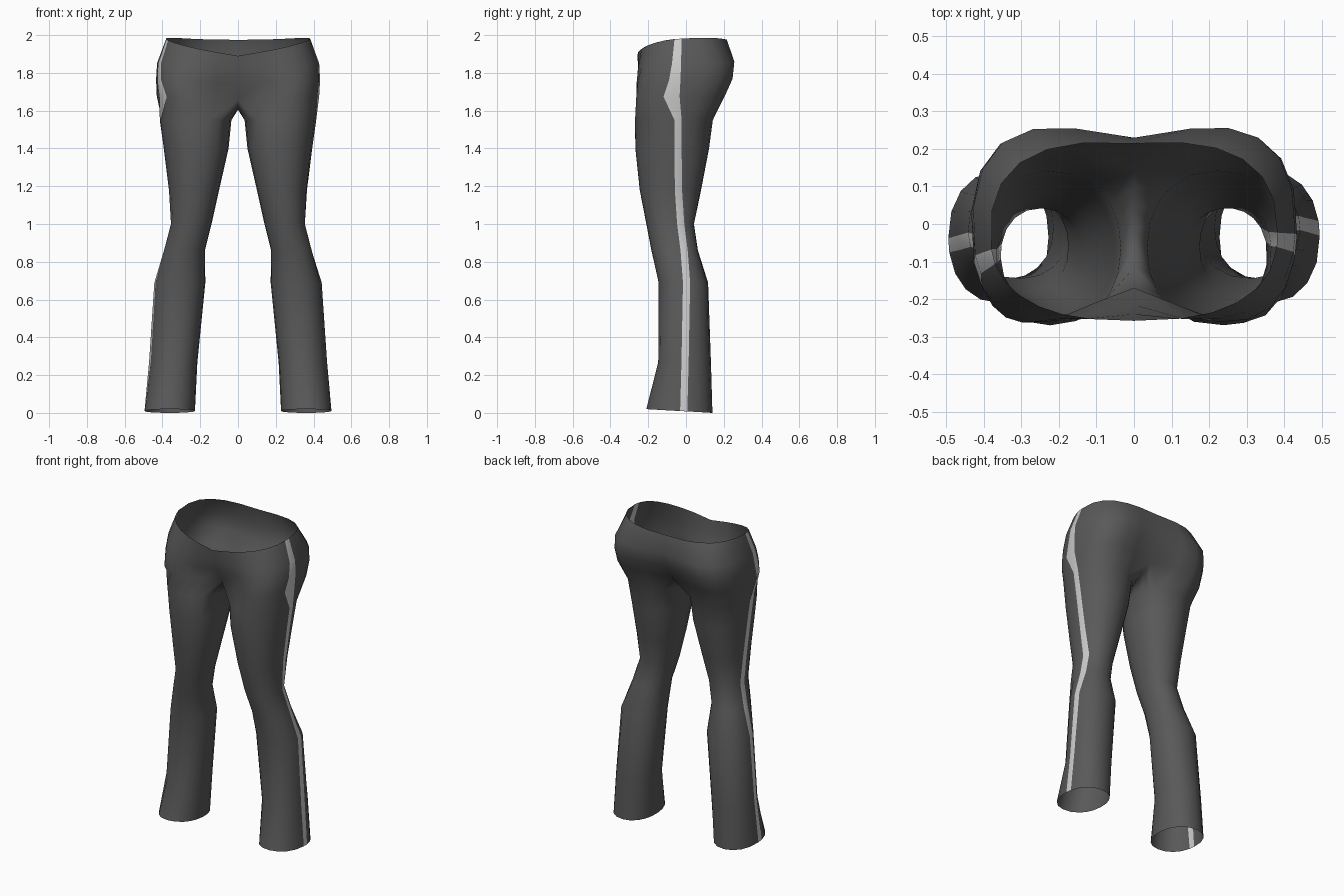
import bpy, bmesh
from math import sin, cos, acos, radians, pi, copysign

cube = bpy.data.objects.get("Cube")
if cube:
    bpy.data.objects.remove(cube)


def material(name, level):
    m = bpy.data.materials.new(name)
    m.use_nodes = True
    colour = (level, level, level, 1)
    m.diffuse_color = colour
    bsdf = m.node_tree.nodes["Principled BSDF"]
    bsdf.inputs["Base Color"].default_value = colour
    bsdf.inputs["Roughness"].default_value = 0.9
    return m


HALF = 7        # points on each side of the stripe
INNER = 5       # points along the inner thigh
OUTER = 2 * HALF
STRIPE = 0.019  # half width of the stripe

# Leg rows: height, inner x, outer x, front y, back y, stripe y
LEG = [
    (0.01, .228, .495, -.21, .14, -.012),
    (0.27, .215, .472, -.147, .132, -.005),
    (0.69, .173, .443, -.145, .117, .003),
    (0.86, .175, .392, -.183, .063, -.01),
    (1.00, .14, .355, -.21, .042, -.028),
    (1.18, .10, .366, -.245, .08, -.04),
    (1.40, .05, .393, -.268, .122, -.042),
    (1.55, .035, .414, -.27, .142, -.042),
]
# Hip rows: front z, back z, half width, front y, back y, front bulge, back bulge
HIP = [
    (1.66, 1.68, .430, -.17, .15, .125, .085),
    (1.74, 1.77, .435, -.215, .20, .08, .08),
    (1.82, 1.86, .430, -.24, .23, .04, .06),
    (1.89, 1.975, .382, -.258, .215, .0, .015),
]


def power(v, p):
    return copysign(abs(v) ** p, v)


def outer_angles(start, end, mid, radius, stripe_y, p):
    """Angles from front to back, leaving one narrow segment for the stripe."""
    a, b = (acos(max(-1, min(1, power((mid - stripe_y + d) / radius, 1 / p))))
            for d in (STRIPE, -STRIPE))
    front = [start + (a - start) * i / (HALF - 1) for i in range(HALF)]
    back = [b + (end - b) * i / (HALF - 1) for i in range(HALF)]
    return front + back


def leg_ring(row, shift):
    z, xi, xo, yf, yb, ys = row
    mid, radius, p = (yf + yb) / 2, (yb - yf) / 2, .92
    start, end = radians(-40), radians(220)
    angles = outer_angles(start, end, mid, radius, ys + shift, p)
    angles += [end + radians(100) * (i + 1) / (INNER + 1) for i in range(INNER)]
    tilt = 0.01 if z < 0.1 else 0
    return [((xi + xo) / 2 + (xo - xi) / 2 * power(sin(a), p),
             mid - radius * power(cos(a), p), z + tilt * cos(a)) for a in angles]


def hip_arc(row, shift):
    zf, zb, width, yf, yb, bulge_f, bulge_b = row
    mid, radius, p = (yf + yb) / 2, (yb - yf) / 2, .8
    points = []
    for a in outer_angles(0, pi, mid, radius, -.042 + shift, p):
        bulge = bulge_f if a < pi / 2 else bulge_b
        lift = .025 * sin(a) ** 2 if zf > 1.88 else 0
        points.append((width * max(0, sin(a)) ** p if 0 < a < pi - 1e-4 else 0,
                       mid - radius * power(cos(a), p) - bulge * sin(2 * a),
                       zf + (zb - zf) * sin(a / 2) ** .7 + lift))
    return points


def crotch_seam(row):
    """Points on the centre line from back to front, sagging in the middle."""
    zf, zb, _, yf, yb, _, _ = row
    seam = []
    for i in range(INNER):
        t = (i + 1) / (INNER + 1)
        seam.append((0, yb + (yf - yb) * t,
                     zb + (zf - zb) * t - .065 * sin(pi * t) ** .8))
    return seam


def build_side(bm, side, shift):
    rows = [leg_ring(r, shift) for r in LEG]
    arcs = [hip_arc(r, shift) for r in HIP]
    rows.append(arcs[0] + crotch_seam(HIP[0]))
    rows += arcs[1:]
    rings = [[bm.verts.new((side * x, y, z)) for x, y, z in r] for r in rows]
    for low, high in zip(rings, rings[1:]):
        closed = len(high) > OUTER
        for i in range(len(high) if closed else OUTER - 1):
            j = (i + 1) % len(high)
            quad = [low[i], low[j], high[j], high[i]]
            face = bm.faces.new(quad if side > 0 else quad[::-1])
            face.material_index = 1 if i == HALF - 1 else 0
            face.smooth = True


# Trousers: two legs with hips, welded along the centre seam
bm = bmesh.new()
build_side(bm, 1, 0)
build_side(bm, -1, -.045)
seam = [v for v in bm.verts if abs(v.co.x) < 1e-5]
bmesh.ops.remove_doubles(bm, verts=seam, dist=.0005)
mesh = bpy.data.meshes.new("trousers")
bm.to_mesh(mesh)
bm.free()
mesh.materials.append(material("dark grey cloth", .1))
mesh.materials.append(material("pale grey stripe", .6))
trousers = bpy.data.objects.new("trousers", mesh)
bpy.context.collection.objects.link(trousers)
